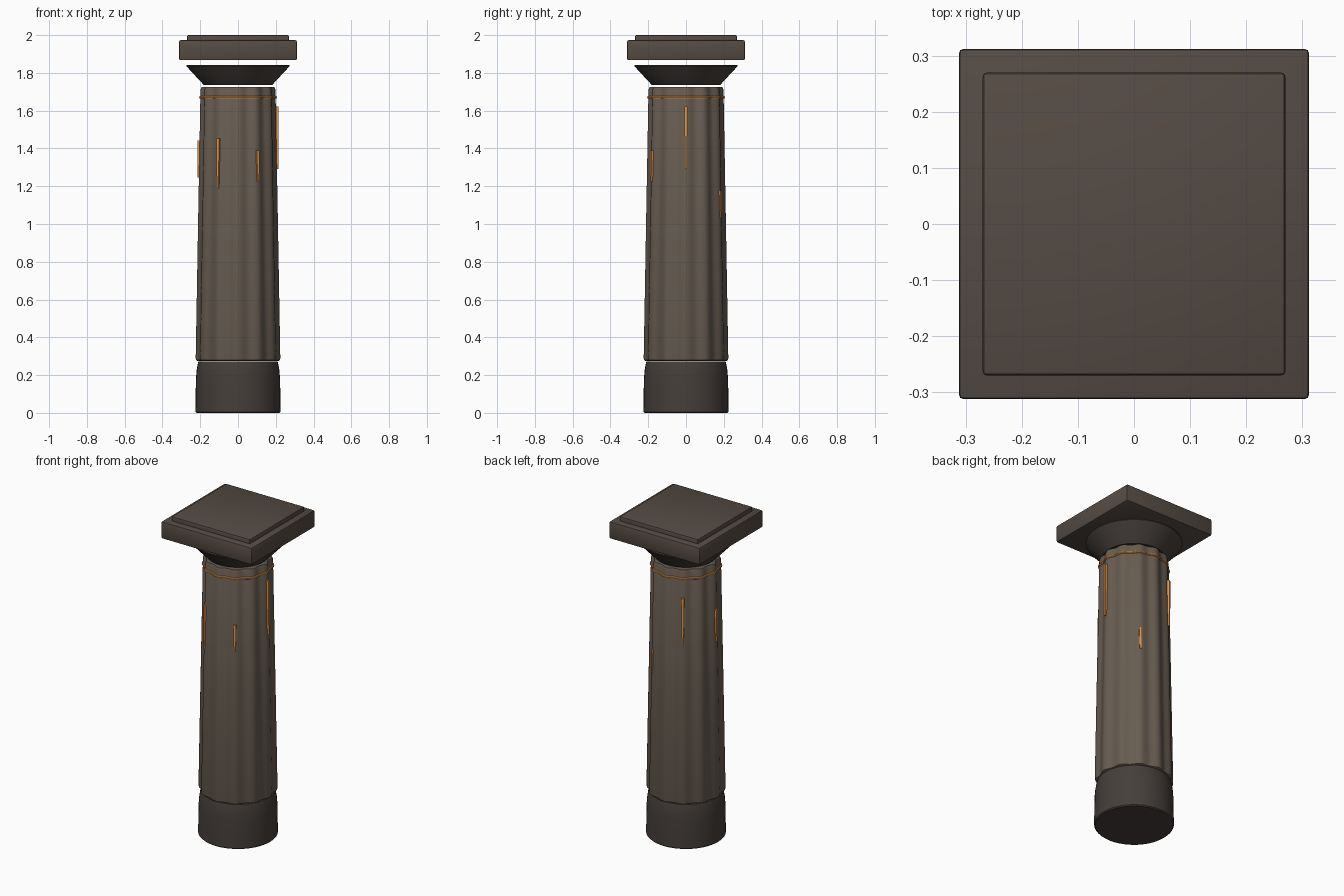
import bpy, bmesh
from math import sin, cos, pi, radians

if "Cube" in bpy.data.objects:
    bpy.data.objects.remove(bpy.data.objects["Cube"])

FLUTES = 12


def material(name, rgb):
    m = bpy.data.materials.new(name)
    m.diffuse_color = (*rgb, 1)
    m.use_nodes = True
    m.node_tree.nodes["Principled BSDF"].inputs["Base Color"].default_value = m.diffuse_color
    return m


STONE = material("stone", (0.135, 0.107, 0.082))
DARK = material("dark_stone", (0.06, 0.049, 0.043))
TRIM = material("trim_stone", (0.09, 0.07, 0.057))
GLOW = material("orange_glow", (0.8, 0.3, 0.06))


def finish(name, bm, mat, angle=35):
    bmesh.ops.recalc_face_normals(bm, faces=bm.faces)
    me = bpy.data.meshes.new(name)
    bm.to_mesh(me)
    bm.free()
    me.materials.append(mat)
    ob = bpy.data.objects.new(name, me)
    bpy.context.collection.objects.link(ob)
    bpy.ops.object.select_all(action='DESELECT')
    ob.select_set(True)
    bpy.context.view_layer.objects.active = ob
    bpy.ops.object.shade_smooth_by_angle(angle=radians(angle))
    return ob


def lathe(name, profile, mat, n=48, depth=0.0, closed=False):
    """Spin (radius, z) points; depth cuts rounded flutes into the section."""
    bm = bmesh.new()
    rings = []
    for r, z in profile:
        ring = []
        for i in range(n):
            a = 2 * pi * i / n
            rr = r - depth * (1 - cos(FLUTES * a)) / 2
            ring.append(bm.verts.new((rr * cos(a), rr * sin(a), z)))
        rings.append(ring)
    pairs = list(zip(rings, rings[1:]))
    if closed:
        pairs.append((rings[-1], rings[0]))
    else:
        bm.faces.new(rings[0])
        bm.faces.new(rings[-1])
    for lo, hi in pairs:
        for i in range(n):
            j = (i + 1) % n
            bm.faces.new((lo[i], lo[j], hi[j], hi[i]))
    return finish(name, bm, mat)


def slab(name, half, z0, z1, mat):
    bm = bmesh.new()
    bmesh.ops.create_cube(bm, size=1)
    for v in bm.verts:
        v.co = (v.co.x * 2 * half, v.co.y * 2 * half, z0 if v.co.z < 0 else z1)
    bmesh.ops.bevel(bm, geom=bm.edges[:], offset=0.008, segments=2,
                    profile=0.5, affect='EDGES')
    return finish(name, bm, mat)


def streak(name, angle, z0, z1):
    """Thin tapered sliver lying on a ridge of the shaft."""
    bm = bmesh.new()
    bmesh.ops.create_cube(bm, size=1)
    a = radians(angle)
    for v in bm.verts:
        top = v.co.z > 0
        r = 0.208 + v.co.x * 0.015
        t = v.co.y * (0.017 if top else 0.009)
        v.co = (r * cos(a) - t * sin(a), r * sin(a) + t * cos(a), z1 if top else z0)
    return finish(name, bm, GLOW)


# Round foot, narrowing under the shaft
lathe("base", [(0.219, 0), (0.225, 0.006), (0.224, 0.12), (0.222, 0.19),
               (0.219, 0.225), (0.214, 0.255), (0.21, 0.272)], DARK)

# Fluted, tapering shaft
lathe("shaft", [(0.214, 0.275), (0.221, 0.279), (0.224, 0.29), (0.2115, 1.0),
                (0.1985, 1.712), (0.193, 1.724)], STONE, n=144, depth=0.013)

# Glowing band following the flutes
tube = [(0.1995 + 0.006 * cos(k * pi / 4), 1.671 + 0.0075 * sin(k * pi / 4))
        for k in range(8)]
lathe("glow_band", tube, GLOW, n=144, depth=0.011, closed=True)

# Flared capital
lathe("capital", [(0.18, 1.735), (0.27, 1.832), (0.273, 1.836), (0.273, 1.842)], DARK)

# Square slabs on top
slab("abacus", 0.312, 1.867, 1.973, TRIM)
slab("top_plate", 0.27, 1.955, 2.0, TRIM)

# Glowing streaks round the upper shaft
for i, (ang, z0, z1) in enumerate([(0, 1.29, 1.623), (60, 1.035, 1.178),
                                   (120, 1.26, 1.554), (180, 1.247, 1.443),
                                   (240, 1.188, 1.453), (300, 1.225, 1.39)]):
    streak(f"glow_streak_{i + 1}", ang, z0, z1)
